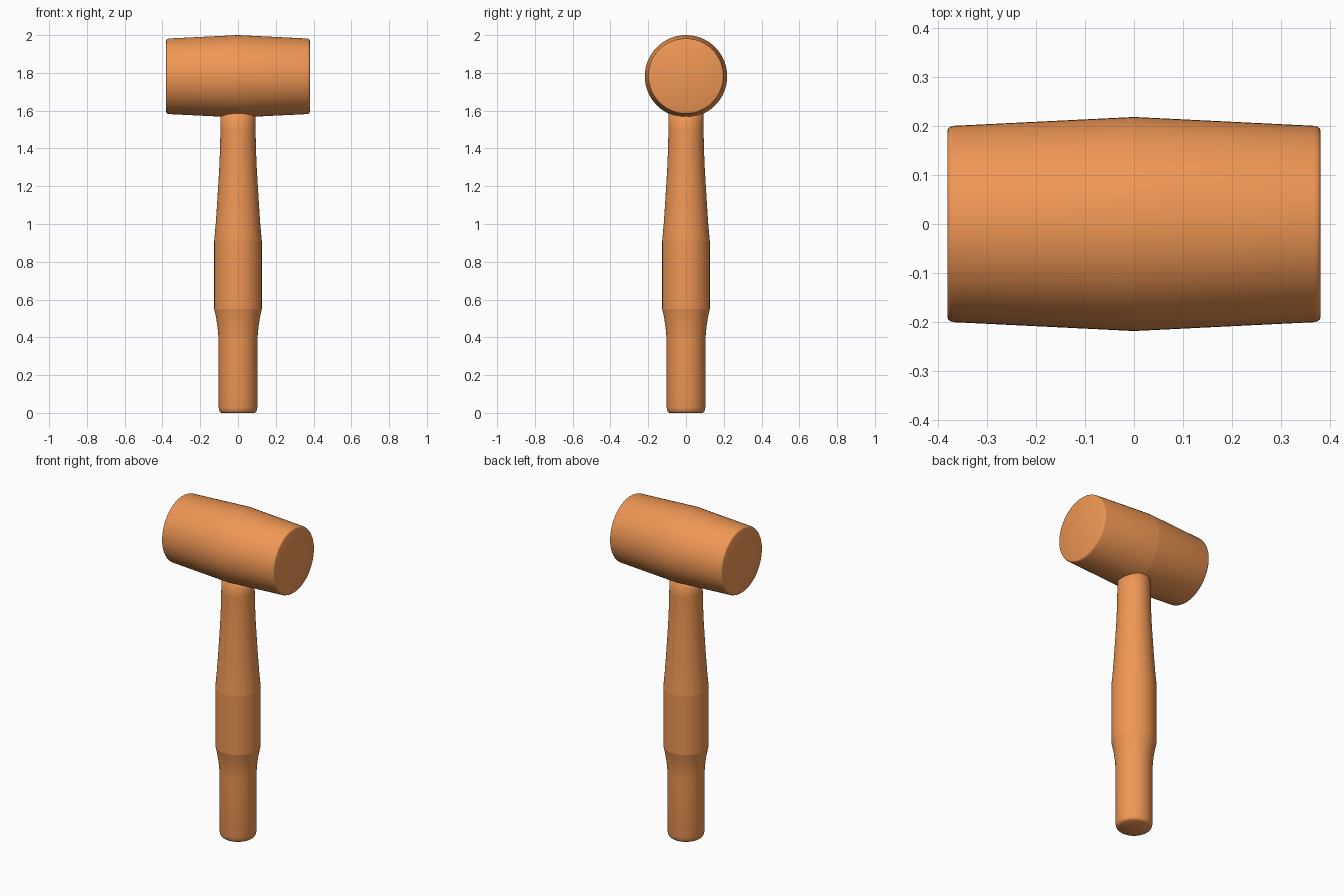
import bpy, bmesh, math
from mathutils import Matrix

if "Cube" in bpy.data.objects:
    bpy.data.objects.remove(bpy.data.objects["Cube"])

SEGMENTS = 64

wood = bpy.data.materials.new("orange_wood")
wood.diffuse_color = (0.87, 0.31, 0.09, 1)
wood.use_nodes = True
wood.node_tree.nodes["Principled BSDF"].inputs["Base Color"].default_value = wood.diffuse_color


def turned_part(name, profile, creases=(), matrix=Matrix()):
    """Revolve (radius, height) points around z; creases are heights of sharp rings."""
    bm = bmesh.new()
    rings = []
    for r, h in profile:
        rings.append([bm.verts.new((r * math.cos(a), r * math.sin(a), h))
                      for a in (2 * math.pi * i / SEGMENTS for i in range(SEGMENTS))])
    for low, high in zip(rings, rings[1:]):
        for i in range(SEGMENTS):
            j = (i + 1) % SEGMENTS
            bm.faces.new((low[i], low[j], high[j], high[i]))
    bm.faces.new(rings[0][::-1])
    bm.faces.new(rings[-1])
    mesh = bpy.data.meshes.new(name)
    sharp = [all(any(abs(v.co.z - c) < 1e-5 for c in creases) for v in e.verts)
             for e in bm.edges]
    for e, s in zip(bm.edges, sharp):
        e.smooth = not (s or e.calc_face_angle(0) > math.radians(40))
    for f in bm.faces:
        f.smooth = True
    bm.transform(matrix)
    bmesh.ops.recalc_face_normals(bm, faces=bm.faces)
    bm.to_mesh(mesh)
    bm.free()
    mesh.materials.append(wood)
    obj = bpy.data.objects.new(name, mesh)
    bpy.context.collection.objects.link(obj)
    return obj


# Handle: rounded foot, slim grip, wide swell, long taper into the head
handle = [(0.088, 0), (0.095, 0.005), (0.100, 0.014), (0.103, 0.032),
          (0.103, 0.38), (0.105, 0.42), (0.109, 0.46), (0.116, 0.505),
          (0.126, 0.55), (0.126, 0.91), (0.118, 1.0), (0.111, 1.1),
          (0.105, 1.2), (0.099, 1.3), (0.095, 1.4), (0.093, 1.5),
          (0.092, 1.65)]
turned_part("handle", handle, creases=(0.55, 0.91))

# Mallet head: barrel with a central ridge and softly rounded rims
half = [(0.218, 0), (0.2, 0.367), (0.198, 0.374), (0.195, 0.378), (0.19, 0.38)]
head = [(r, -h) for r, h in half[:0:-1]] + half
turned_part("head", head, creases=(0,),
            matrix=Matrix.Translation((0, 0, 1.782)) @ Matrix.Rotation(math.pi / 2, 4, 'Y'))
